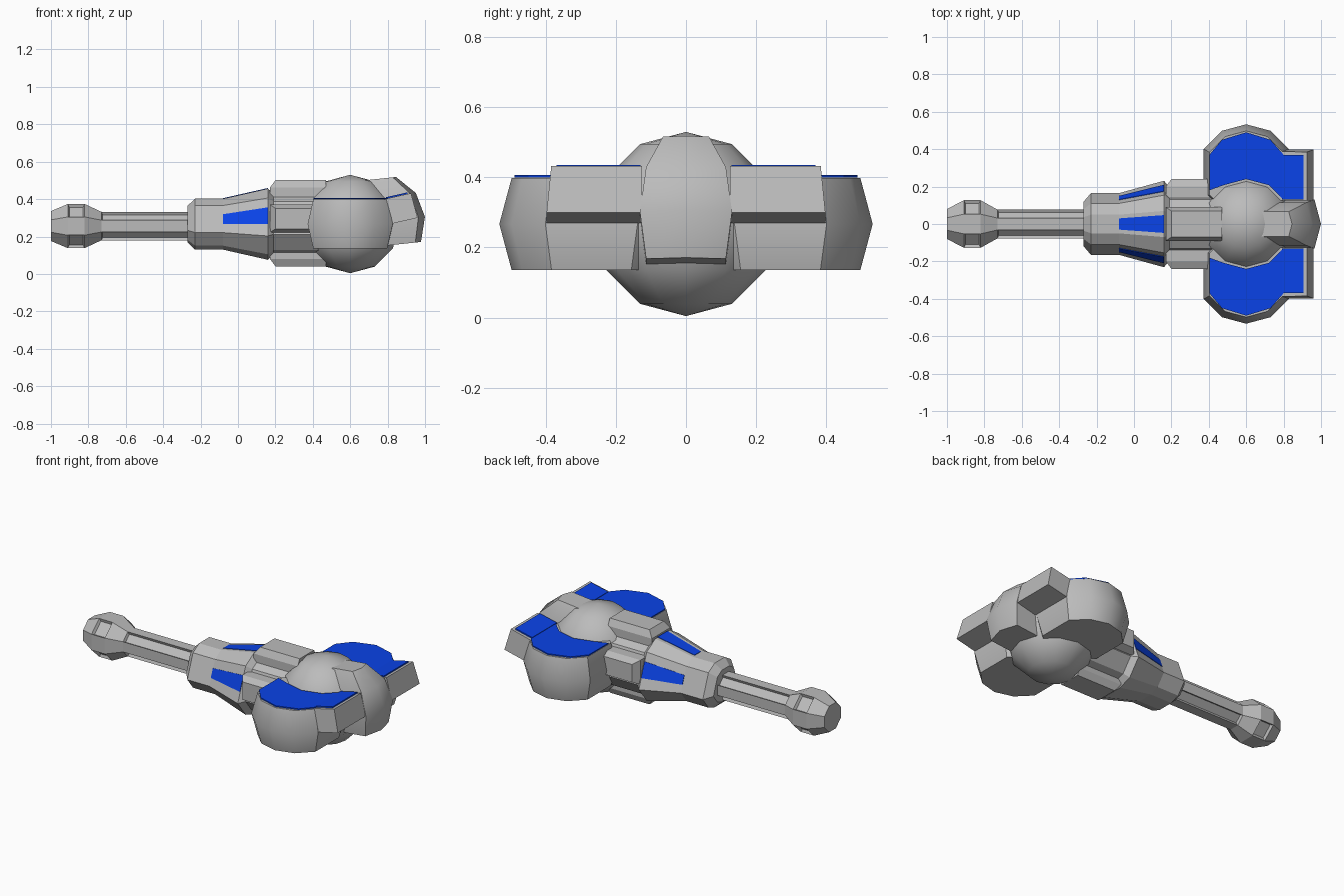
import bpy, bmesh, math
from mathutils import Vector, Matrix

cube = bpy.data.objects.get("Cube")
if cube:
    bpy.data.objects.remove(cube, do_unlink=True)

Z = 0.266   # height of the long axis
R = 0.263   # radius shared by all the round forms


def material(name, colour):
    m = bpy.data.materials.new(name)
    m.use_nodes = True
    m.diffuse_color = (*colour, 1)
    m.node_tree.nodes["Principled BSDF"].inputs["Base Color"].default_value = (*colour, 1)
    return m


GREY = material("hull grey", (0.5, 0.5, 0.5))
BLUE = material("panel blue", (0.003, 0.055, 0.8))


def finish(name, bm, mat, smooth=False):
    bmesh.ops.recalc_face_normals(bm, faces=bm.faces)
    mesh = bpy.data.meshes.new(name)
    bm.to_mesh(mesh)
    bm.free()
    mesh.materials.append(mat)
    obj = bpy.data.objects.new(name, mesh)
    bpy.context.collection.objects.link(obj)
    if smooth:
        bpy.ops.object.select_all(action='DESELECT')
        obj.select_set(True)
        bpy.context.view_layer.objects.active = obj
        bpy.ops.object.shade_smooth_by_angle(angle=math.radians(36))
    return obj


def loft(rings):
    """Skin a list of equal-length point rings and cap both ends."""
    bm = bmesh.new()
    rows = [[bm.verts.new(p) for p in ring] for ring in rings]
    n = len(rows[0])
    for a, b in zip(rows, rows[1:]):
        for i in range(n):
            j = (i + 1) % n
            bm.faces.new((a[i], a[j], b[j], b[i]))
    bm.faces.new(rows[0])
    bm.faces.new(rows[-1])
    bmesh.ops.recalc_face_normals(bm, faces=bm.faces)
    return bm


def ball_slice(name, centre, latitudes, clamp_x=1, clamp_y=1, tilt=0):
    """Twelve-sided sphere cut flat at its ends and, by clamping, at its sides."""
    turn = Matrix.Rotation(-math.radians(tilt), 3, 'Y')
    rings = []
    for lat in latitudes:
        r, h = R * math.cos(math.radians(lat)), R * math.sin(math.radians(lat))
        ring = []
        for i in range(12):
            a = math.tau * i / 12
            x = max(-clamp_x, min(clamp_x, math.cos(a))) * r
            y = max(-clamp_y, min(clamp_y, math.sin(a))) * r
            ring.append(Vector(centre) + turn @ Vector((x, y, h)))
        rings.append(ring)
    return finish(name, loft(rings), GREY, True)


# Shaft and end knob: an octagon with recesses along its diagonal faces
stations = [(-1, .08, .08), (-.91, .127, .118), (-.82, .127, .118),
            (-.73, .077, .076), (-.24, .077, .076)]
rings = []
for x, wide, tall in stations:
    k = 1 / math.cos(math.pi / 8)
    rings.append([(x, k * wide * math.cos(math.tau * (i + .5) / 8),
                   Z - .01 + k * tall * math.sin(math.tau * (i + .5) / 8)) for i in range(8)])
bm = loft(rings)


def diagonal(f, low, high):
    n, x = f.normal, f.calc_center_median().x
    return abs(abs(n.y) - abs(n.z)) < .1 and abs(n.x) < .05 and low < x < high


for low, high, rim in ((-.9, -.8, .012), (-.6, -.3, .009)):
    picked = [f for f in bm.faces if diagonal(f, low, high)]
    bmesh.ops.inset_individual(bm, faces=picked, thickness=rim, depth=-.016)
finish("shaft_and_knob", bm, GREY)

# Flared neck: a ten-sided section scaled along the axis
half = [(.05, .136), (.11, .10), (.165, -.045), (.11, -.115), (.05, -.136)]
section = half + [(-y, z) for y, z in reversed(half)]
rings = [[(x, y * s, Z + z * s) for y, z in section]
         for x, s in ((-.27, .72), (-.23, 1), (-.08, 1), (.16, 1.4), (.19, 1.2), (.46, 1.2))]
finish("neck", loft(rings), GREY)


def plate(name, outline, direction, thickness=.007):
    bm = bmesh.new()
    face = bm.faces.new([bm.verts.new(p) for p in outline])
    out = bmesh.ops.extrude_face_region(bm, geom=[face], use_keep_orig=True)
    bmesh.ops.translate(bm, vec=Vector(direction) * thickness,
                        verts=[v for v in out["geom"] if isinstance(v, bmesh.types.BMVert)])
    return finish(name, bm, BLUE)


def neck_point(x, s, a, b, t):
    y, z = (a[k] + (b[k] - a[k]) * t for k in (0, 1))
    return (x, y * s, Z + z * s)


# Blue plates on the neck: one on top, one on each side
for name, a, b, near, far, out in (
        ("neck_plate_top", (-.05, .136), (.05, .136), (.2, .8), (.16, .84), (0, 0, 1)),
        ("neck_plate_left", half[1], half[2], (.33, .69), (.25, .69), (0, .94, .34)),
        ("neck_plate_right", section[8], section[7], (.33, .69), (.25, .69), (0, -.94, .34))):
    plate(name, [neck_point(-.08, 1, a, b, near[0]), neck_point(-.08, 1, a, b, near[1]),
                 neck_point(.16, 1.4, a, b, far[1]), neck_point(.16, 1.4, a, b, far[0])], out, .003)

# Four raised blocks around the neck; the side pair sits a little higher
for name, turn, height, width, lift in (("top", 0, .235, .09, 0), ("left", 1, .24, .075, .03),
                                        ("bottom", 2, .225, .09, 0), ("right", 3, .24, .075, .03)):
    rot = Matrix.Rotation(-turn * math.pi / 2, 3, 'X')
    rings = []
    for h, x0, w in ((.08, .17, width), (height - .04, .17, width), (height, .2, width - .02)):
        ring = [(x0, -w, h), (.47, -w, h), (.47, w, h), (x0, w, h)]
        rings.append([rot @ Vector(p) + Vector((0, 0, Z + lift)) for p in ring])
    finish("neck_block_" + name, loft(rings), GREY)

# Central ball
bm = bmesh.new()
bmesh.ops.create_uvsphere(bm, u_segments=12, v_segments=6, radius=R,
                          matrix=Matrix.Translation((.6, 0, Z + .001)))
finish("central_ball", bm, GREY, True)

# Rounded nose, tilted slightly upward
ball_slice("nose", (.738, 0, Z + .012), (-30, 0, 30, 60), clamp_y=.5, tilt=6)

# Side pods, each with a tilted block overhanging its flat end, and blue covers
block = [(.70, .398), (.78, .399), (.925, .432), (.96, .30), (.82, .268), (.70, .268)]
cover = [(.403, .18), (.403, .37), (.47, .45), (.6, .49), (.73, .45), (.8, .37),
         (.8, .13), (.72, .208), (.6, .24), (.48, .208)]
for side, s in (("left", 1), ("right", -1)):
    ball_slice("pod_" + side, (.6, s * .27, Z + .001), (-30, 0, 30), clamp_x=math.sqrt(3) / 2)
    inner = [(x, s * .125, z) for x, z in block]
    outer = [(x, s * (.4 - .1 * abs(z - .28)), z) for x, z in block]
    finish("end_block_" + side, loft([inner, outer]), GREY)
    plate("pod_cover_" + side, [(x, s * y, .4) for x, y in cover], (0, 0, 1))
    plate("end_block_cover_" + side,
          [(.79, s * .13, .402), (.905, s * .13, .428), (.905, s * .37, .428), (.79, s * .37, .402)],
          (0, 0, 1), .008)
